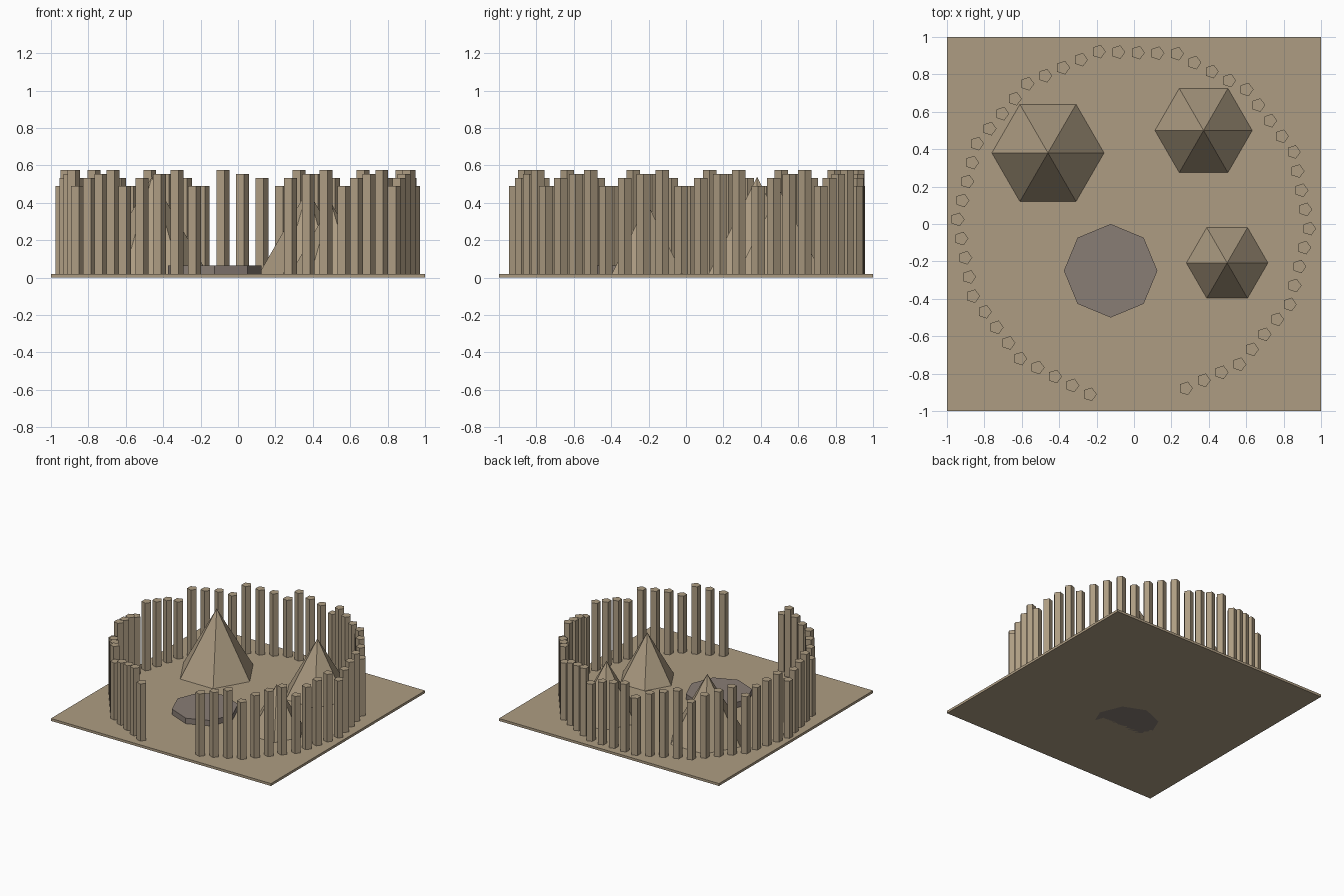
import bpy
import math
from mathutils import Vector

if "Cube" in bpy.data.objects:
    bpy.data.objects.remove(bpy.data.objects["Cube"])


def material(name, color):
    m = bpy.data.materials.new(name)
    m.diffuse_color = (*color, 1)
    m.use_nodes = True
    m.node_tree.nodes["Principled BSDF"].inputs["Base Color"].default_value = m.diffuse_color
    return m


TAN = material("dry_tan", (0.42, 0.335, 0.225))
STONE = material("grey_stone", (0.25, 0.205, 0.178))
FLOOR = 0.02


def prism(name, sides, radius, top_radius, x, y, z0, z1, mat):
    """Upright prism or cone with one corner pointing to +x."""
    bpy.ops.mesh.primitive_cone_add(
        vertices=sides, radius1=radius, radius2=top_radius, depth=z1 - z0,
        location=(x, y, (z0 + z1) / 2), rotation=(0, 0, -math.pi / 2))
    ob = bpy.context.object
    ob.name = name
    ob.data.materials.append(mat)
    return ob


# Square ground slab
bpy.ops.mesh.primitive_cube_add(size=1, location=(0, 0, FLOOR / 2))
ground = bpy.context.object
ground.name = "ground_slab"
ground.scale = (2, 2, FLOOR)
ground.data.materials.append(TAN)

# Central low stone platform
prism("stone_platform", 8, 0.25, 0.25, -0.125, -0.25, 0, 0.065, STONE)

# Six-sided tents
for x, y, r, apex in ((-0.46, 0.38, 0.30, 0.54),
                      (0.372, 0.50, 0.26, 0.47),
                      (0.498, -0.208, 0.218, 0.40)):
    prism("tent", 6, r, 0, x, y, FLOOR, apex, TAN)

# Palisade: four posts along each side of a 14-gon, one side left open as gate
SIDES, RING, START = 14, 0.94, math.radians(-78.64)
HEIGHTS = (0.532, 0.553, 0.575, 0.489)


def corner(k):
    a = START + k * math.tau / SIDES
    return Vector((RING * math.cos(a) - 0.004, RING * math.sin(a)))


for k in range(SIDES - 1):
    for t, top in enumerate(HEIGHTS, 1):
        p = corner(k).lerp(corner(k + 1), t / 4)
        prism("palisade_post", 5, 0.038, 0.038, p.x, p.y, FLOOR, top, TAN)
